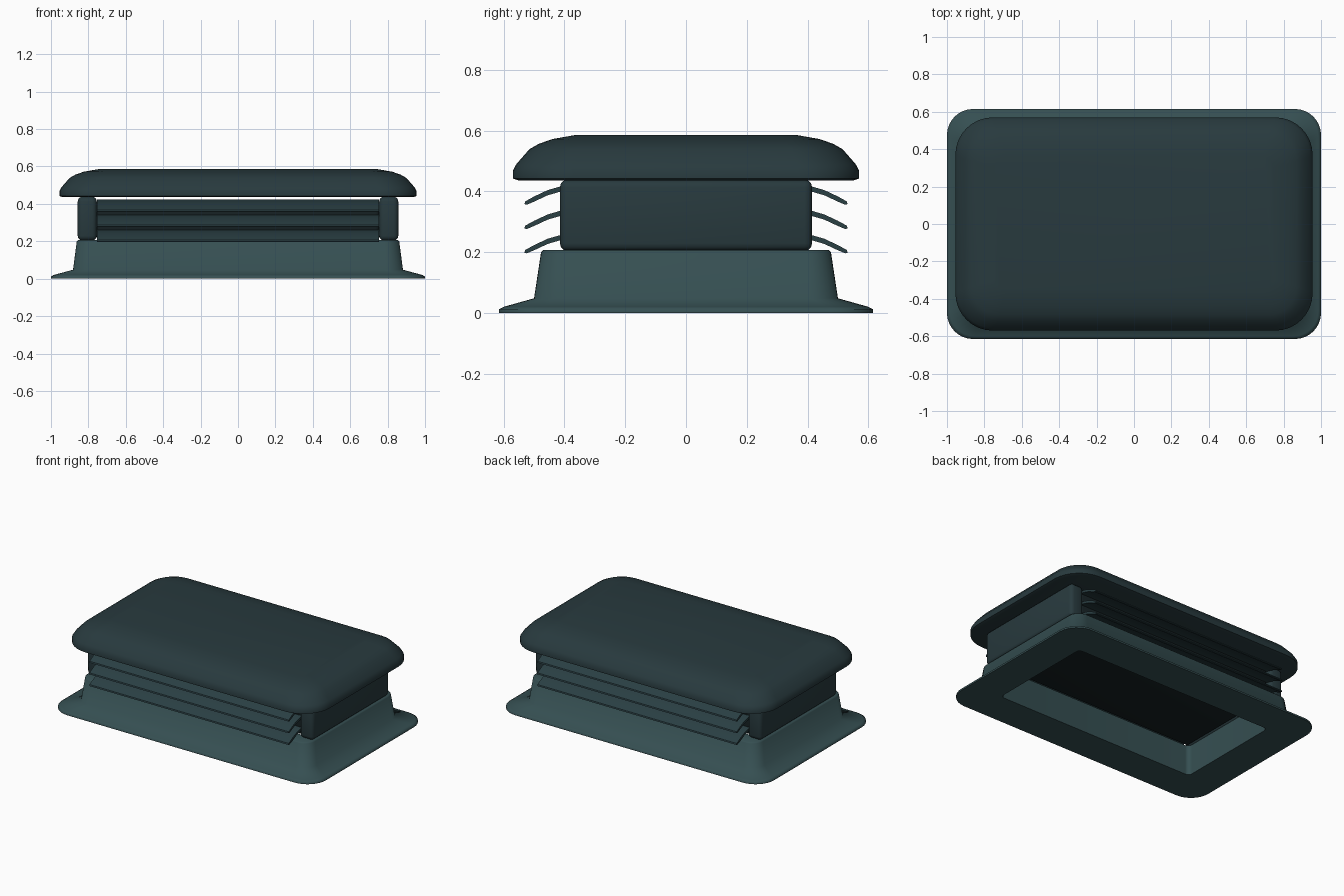
import bpy, bmesh, math

if "Cube" in bpy.data.objects:
    bpy.data.objects.remove(bpy.data.objects["Cube"])


def material(name, rgb):
    m = bpy.data.materials.new(name)
    m.diffuse_color = (*rgb, 1)
    m.use_nodes = True
    m.node_tree.nodes["Principled BSDF"].inputs["Base Color"].default_value = m.diffuse_color
    return m


BASE = material("base_teal", (0.036, 0.078, 0.084))
DARK = material("dark_slate", (0.021, 0.042, 0.048))
SLAT = material("slat_slate", (0.023, 0.050, 0.057))
CORE = material("core_black", (0.008, 0.015, 0.017))


def finish(name, bm, mat, angle=35):
    bmesh.ops.recalc_face_normals(bm, faces=bm.faces[:])
    me = bpy.data.meshes.new(name)
    bm.to_mesh(me)
    bm.free()
    ob = bpy.data.objects.new(name, me)
    bpy.context.collection.objects.link(ob)
    me.materials.append(mat)
    bpy.ops.object.select_all(action='DESELECT')
    ob.select_set(True)
    bpy.context.view_layer.objects.active = ob
    bpy.ops.object.shade_smooth_by_angle(angle=math.radians(angle))
    return ob


def ring(bm, hx, hy, r, z, n=8):
    """Rounded rectangle of vertices at height z."""
    vs = []
    for k, (sx, sy) in enumerate([(1, 1), (-1, 1), (-1, -1), (1, -1)]):
        for i in range(n + 1):
            a = math.pi / 2 * (k + i / n)
            vs.append(bm.verts.new((sx * (hx - r) + r * math.cos(a),
                                    sy * (hy - r) + r * math.sin(a), z)))
    return vs


def loft(name, sections, mat, closed=False, angle=35):
    """Skin rounded-rectangle sections; closed joins last to first."""
    bm = bmesh.new()
    rings = [ring(bm, *s) for s in sections]
    pairs = list(zip(rings, rings[1:]))
    if closed:
        pairs.append((rings[-1], rings[0]))
    for a, b in pairs:
        for i in range(len(a)):
            j = (i + 1) % len(a)
            bm.faces.new((a[i], a[j], b[j], b[i]))
    if not closed:
        bm.faces.new(rings[0])
        bm.faces.new(rings[-1])
    return finish(name, bm, mat, angle)


def box(name, x, y, z, mat, bevel=0):
    """Box from (min, max) pairs with optional rounded edges."""
    bm = bmesh.new()
    bmesh.ops.create_cube(bm, size=1)
    for v in bm.verts:
        v.co = [lo + (c + 0.5) * (hi - lo) for c, (lo, hi) in zip(v.co, (x, y, z))]
    if bevel:
        bmesh.ops.bevel(bm, geom=bm.edges[:], offset=bevel, segments=3,
                        profile=0.5, affect='EDGES')
    return finish(name, bm, mat)


# Flanged base with open shaft
loft("flange_base", [
    (0.762, 0.378, 0.03, 0.0),
    (1.0, 0.615, 0.14, 0.0),
    (1.0, 0.615, 0.14, 0.012),
    (0.985, 0.600, 0.135, 0.020),
    (0.882, 0.500, 0.09, 0.048),
    (0.862, 0.477, 0.08, 0.200),
    (0.854, 0.469, 0.075, 0.207),
    (0.762, 0.378, 0.03, 0.207),
], BASE, closed=True, angle=75)

# Domed cap
loft("cap", [
    (0.937, 0.552, 0.19, 0.436),
    (0.955, 0.57, 0.20, 0.442),
    (0.955, 0.57, 0.20, 0.468),
    (0.943, 0.558, 0.195, 0.49),
    (0.90, 0.515, 0.17, 0.539),
    (0.87, 0.485, 0.15, 0.556),
    (0.825, 0.44, 0.12, 0.572),
    (0.745, 0.36, 0.06, 0.586),
], DARK)

# End blocks carrying the cap
box("end_block_left", (-0.857, -0.755), (-0.415, 0.415), (0.204, 0.438), DARK, 0.025)
box("end_block_right", (0.755, 0.857), (-0.415, 0.415), (0.204, 0.438), DARK, 0.025)

# Dark core behind the louvers
box("inner_core", (-0.757, 0.757), (-0.385, 0.385), (0.207, 0.422), CORE, 0.022)

# Sloping louvers: curved profile swept along x
UPPER = [(0.529, 0.367), (0.50, 0.383), (0.455, 0.404), (0.41, 0.417), (0.37, 0.423)]
LOWER = [(0.37, 0.408), (0.41, 0.400), (0.455, 0.387), (0.50, 0.366), (0.524, 0.356), (0.532, 0.358)]
for side, label in ((-1, "front"), (1, "back")):
    for k in range(3):
        bm = bmesh.new()
        ends = [[bm.verts.new((x, side * y, z - 0.08 * k)) for y, z in UPPER + LOWER]
                for x in (-0.755, 0.755)]
        n = len(ends[0])
        for i in range(n):
            j = (i + 1) % n
            bm.faces.new((ends[0][i], ends[0][j], ends[1][j], ends[1][i]))
        for e in ends:
            bm.faces.new(e)
        finish(f"louver_{label}_{k + 1}", bm, SLAT)
